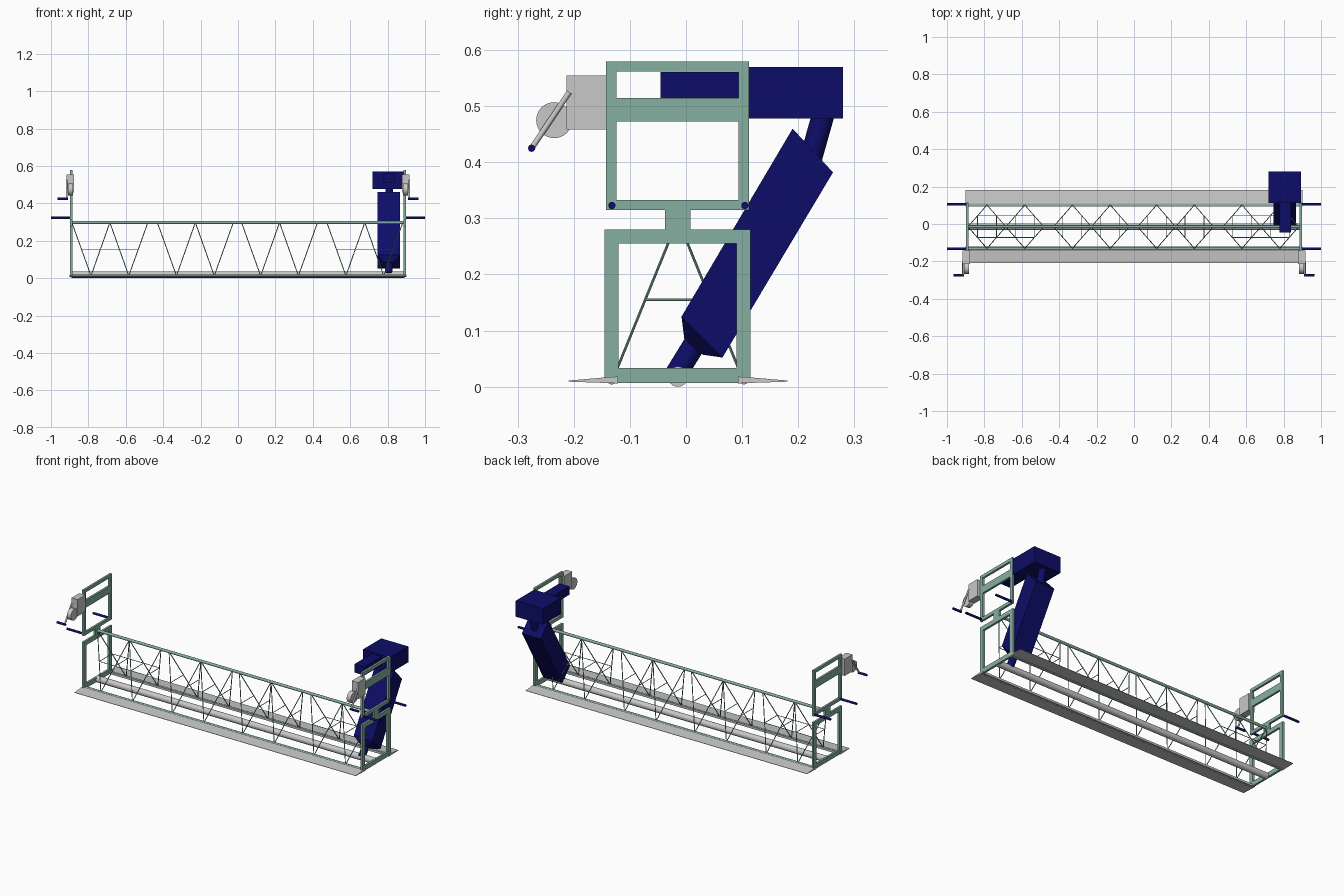
import bpy, bmesh, math
from mathutils import Vector

if "Cube" in bpy.data.objects:
    bpy.data.objects.remove(bpy.data.objects["Cube"])


def material(name, rgb):
    m = bpy.data.materials.new(name)
    m.diffuse_color = (*rgb, 1)
    m.use_nodes = True
    m.node_tree.nodes["Principled BSDF"].inputs["Base Color"].default_value = m.diffuse_color
    return m


GREEN = material("sage green paint", (0.24, 0.43, 0.35))
GREY = material("light grey metal", (0.58, 0.58, 0.58))
NAVY = material("navy blue", (0.004, 0.004, 0.14))


def finish(name, bm, mat, smooth=False):
    bmesh.ops.recalc_face_normals(bm, faces=bm.faces)
    me = bpy.data.meshes.new(name)
    bm.to_mesh(me)
    bm.free()
    me.materials.append(mat)
    ob = bpy.data.objects.new(name, me)
    bpy.context.collection.objects.link(ob)
    if smooth:
        bpy.ops.object.select_all(action='DESELECT')
        ob.select_set(True)
        bpy.context.view_layer.objects.active = ob
        bpy.ops.object.shade_smooth_by_angle(angle=math.radians(40))
    return ob


def add_box(bm, x, y, z):
    vs = [bm.verts.new((a, b, c)) for a in x for b in y for c in z]
    for f in ((0, 1, 3, 2), (4, 6, 7, 5), (0, 4, 5, 1), (2, 3, 7, 6), (0, 2, 6, 4), (1, 5, 7, 3)):
        bm.faces.new([vs[i] for i in f])


def add_rod(bm, a, b, r, sides):
    a, b = Vector(a), Vector(b)
    d = b - a
    geo = bmesh.ops.create_cone(bm, cap_ends=True, segments=sides, radius1=r, radius2=r, depth=d.length)
    rot = d.to_track_quat('Z', 'Y')
    for v in geo['verts']:
        v.co = rot @ v.co + (a + b) / 2


def box(name, x, y, z, mat):
    bm = bmesh.new()
    add_box(bm, x, y, z)
    return finish(name, bm, mat)


def rod(name, a, b, r, mat, sides=20):
    bm = bmesh.new()
    add_rod(bm, a, b, r, sides)
    return finish(name, bm, mat, True)


def loft(name, rings, mat):
    """Skin a list of equal-length point rings."""
    bm = bmesh.new()
    vs = [[bm.verts.new(p) for p in ring] for ring in rings]
    n = len(vs[0])
    for r0, r1 in zip(vs, vs[1:]):
        for i in range(n):
            bm.faces.new((r0[i], r0[(i + 1) % n], r1[(i + 1) % n], r1[i]))
    bm.faces.new(vs[0])
    bm.faces.new(vs[-1])
    return finish(name, bm, mat)


def end_frame(side):
    label = "right" if side > 0 else "left"
    x = sorted((side * 0.885, side * 0.897))
    # open lower frame, neck and two-window upper frame as flat bars
    bars = {
        "lower_frame": [((-0.145, -0.12), (0.007, 0.28)), ((0.09, 0.115), (0.007, 0.28)),
                        ((-0.12, 0.09), (0.007, 0.033)), ((-0.12, 0.09), (0.255, 0.28))],
        "frame_neck": [((-0.037, 0.008), (0.28, 0.315))],
        "upper_frame": [((-0.143, -0.124), (0.315, 0.58)), ((0.094, 0.112), (0.315, 0.58)),
                        ((-0.124, 0.094), (0.315, 0.333)), ((-0.124, 0.094), (0.473, 0.515)),
                        ((-0.124, 0.094), (0.562, 0.58))]}
    for part, items in bars.items():
        bm = bmesh.new()
        for y, z in items:
            add_box(bm, x, y, z)
        finish(f"{label}_{part}", bm, GREEN)
    # push handles
    for y, where in ((-0.132, "front"), (0.105, "back")):
        rod(f"{label}_{where}_handle", (side * 0.89, y, 0.323), (side, y, 0.323), 0.0065, NAVY, 12)
    # winch with drum and crank
    box(f"{label}_winch_body", sorted((side * 0.877, side * 0.916)), (-0.213, -0.142), (0.458, 0.555), GREY)
    rod(f"{label}_winch_drum", (side * 0.882, -0.235, 0.475), (side * 0.908, -0.235, 0.475), 0.032, GREY, 32)
    rod(f"{label}_crank_arm", (side * 0.916, -0.208, 0.525), (side * 0.916, -0.275, 0.425), 0.005, GREY, 10)
    rod(f"{label}_crank_grip", (side * 0.91, -0.275, 0.425), (side * 0.965, -0.275, 0.425), 0.0065, NAVY, 12)


for s in (-1, 1):
    end_frame(s)

# long chords, vibrator shaft tube and strike-off blades
CY = -0.0145
rod("top_chord", (-0.89, CY, 0.298), (0.89, CY, 0.298), 0.008, GREEN, 16)
rod("shaft_tube", (-0.89, CY, 0.018), (0.89, CY, 0.018), 0.018, GREY, 24)
for s, where in ((-1, "front"), (1, "back")):
    y = CY + s * 0.118
    rod(f"{where}_bottom_chord", (-0.89, y, 0.012), (0.89, y, 0.012), 0.008, GREEN, 16)
    prof = ((CY + s * 0.107, 0.006), (CY + s * 0.107, 0.018), (CY + s * 0.125, 0.017),
            (CY + s * 0.195, 0.011), (CY + s * 0.195, 0.009))
    loft(f"{where}_blade", [[(x, *p) for p in prof] for x in (-0.9, 0.9)], GREY)

# lattice: four W-shaped modules on both slopes, tied at mid height
bm = bmesh.new()
for k, centre in enumerate((-0.685, -0.228, 0.222, 0.678)):
    top = [centre - 0.203, centre, centre + 0.203]
    low = [centre - 0.101, centre + 0.101]
    path = [(top[0], 0), (low[0], 1), (top[1], 0), (low[1], 1), (top[2], 0)]
    for (xa, ta), (xb, tb) in zip(path, path[1:]):
        for s in (-1, 1):
            add_rod(bm, (xa, CY + s * 0.116 * ta, 0.298 - 0.285 * ta),
                    (xb, CY + s * 0.116 * tb, 0.298 - 0.285 * tb), 0.0025, 6)
        xm = (xa + xb) / 2
        add_rod(bm, (xm, CY - 0.058, 0.155), (xm, CY + 0.058, 0.155), 0.002, 6)
    if k in (0, 3):
        for s in (-1, 1):
            add_rod(bm, (centre - 0.152, CY + s * 0.058, 0.155),
                    (centre + 0.152, CY + s * 0.058, 0.155), 0.002, 6)
finish("truss_lattice", bm, GREEN, True)

# engine on the right end
box("engine_block", (0.72, 0.893), (0.112, 0.28), (0.478, 0.57), NAVY)
box("engine_arm", (0.777, 0.84), (-0.045, 0.112), (0.512, 0.561), NAVY)
rod("upper_drive_tube", (0.808, 0.215, 0.38), (0.808, 0.246, 0.49), 0.02, NAVY, 20)


def slab(y0, z0, y1, z1, w):
    return [(0.806 - w, y0, z0), (0.806 + w, y0, z0), (0.806 + w, y1, z1), (0.806 - w, y1, z1)]


# slanted drive housing with tapered foot
loft("drive_housing", [slab(0.19, 0.46, 0.262, 0.382, 0.06),
                       slab(-0.008, 0.125, 0.065, 0.052, 0.06),
                       slab(-0.003, 0.085, 0.030, 0.057, 0.024)], NAVY)
rod("lower_drive_tube", (0.806, 0.03, 0.1), (0.806, -0.018, 0.022), 0.02, NAVY, 20)
